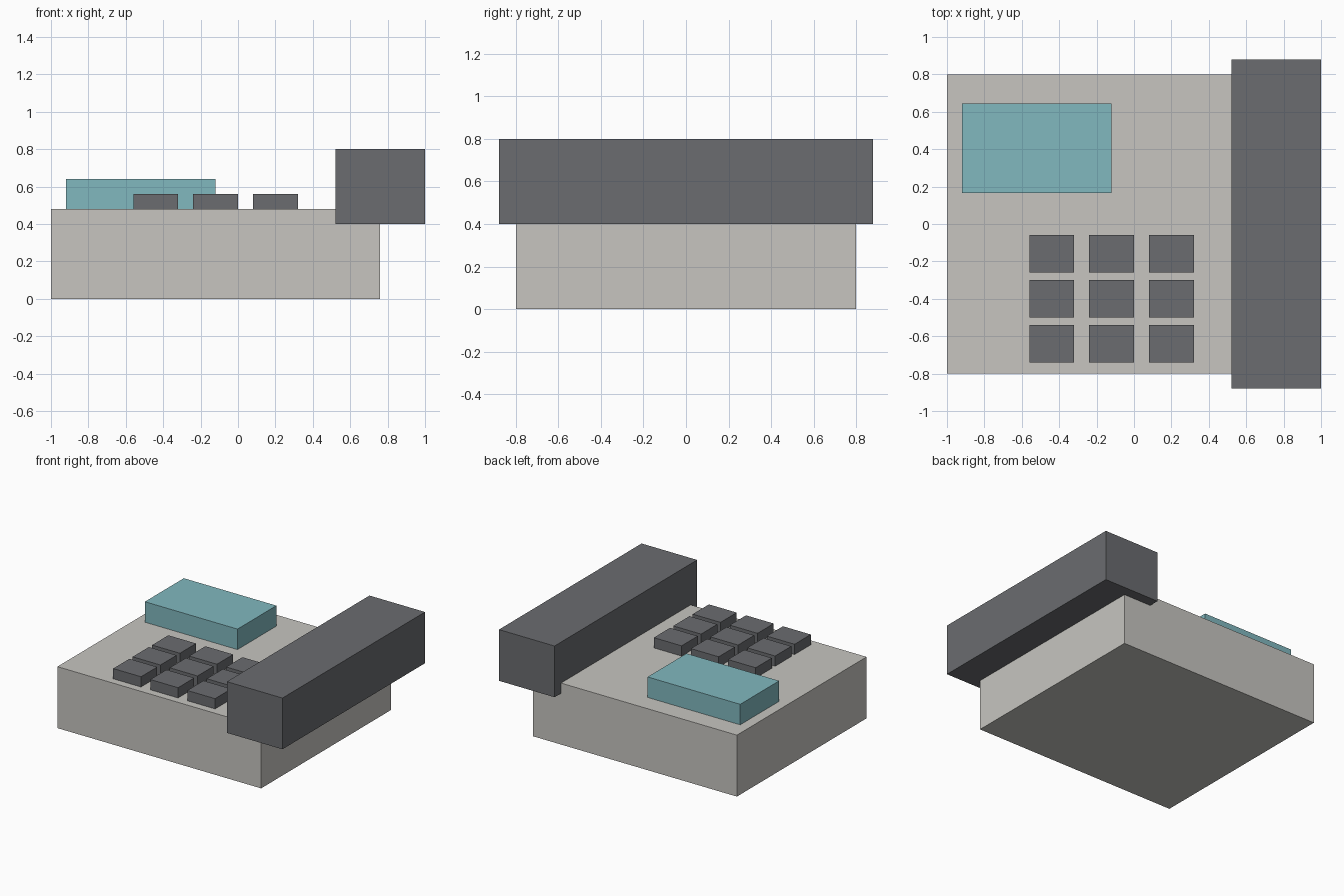
import bpy
import bmesh

default_cube = bpy.data.objects.get("Cube")
if default_cube:
    bpy.data.objects.remove(default_cube, do_unlink=True)


def make_material(name, rgb):
    mat = bpy.data.materials.new(name)
    mat.use_nodes = True
    color = (*rgb, 1.0)
    mat.diffuse_color = color
    for node in mat.node_tree.nodes:
        if node.type == 'BSDF_PRINCIPLED':
            node.inputs["Base Color"].default_value = color
    return mat


def add_box(name, low, high, mat):
    """Flat-sided box between two opposite corners."""
    bm = bmesh.new()
    bmesh.ops.create_cube(bm, size=1.0)
    for vert in bm.verts:
        vert.co = [h if c > 0 else l for c, l, h in zip(vert.co, low, high)]
    mesh = bpy.data.meshes.new(name)
    bm.to_mesh(mesh)
    bm.free()
    mesh.materials.append(mat)
    obj = bpy.data.objects.new(name, mesh)
    bpy.context.collection.objects.link(obj)
    return obj


casing = make_material("warm_light_grey", (0.57, 0.56, 0.53))
dark = make_material("dark_grey", (0.145, 0.15, 0.16))
glass = make_material("pale_teal", (0.22, 0.48, 0.52))

TOP = 0.48

# Main body
add_box("body", (-1.0, -0.8, 0.0), (0.76, 0.8, TOP), casing)

# Handset resting over the left edge, sunk into the body
add_box("handset", (0.52, -0.88, 0.4), (1.0, 0.88, 0.8), dark)

# Raised display
add_box("display", (-0.92, 0.165, TOP), (-0.12, 0.645, 0.64), glass)

# Keypad, three by three
for row in range(3):
    for col in range(3):
        x = -0.44 + 0.32 * col
        y = -0.16 - 0.24 * row
        add_box(f"key_{row + 1}_{col + 1}",
                (x - 0.12, y - 0.1, TOP), (x + 0.12, y + 0.1, 0.56), dark)
